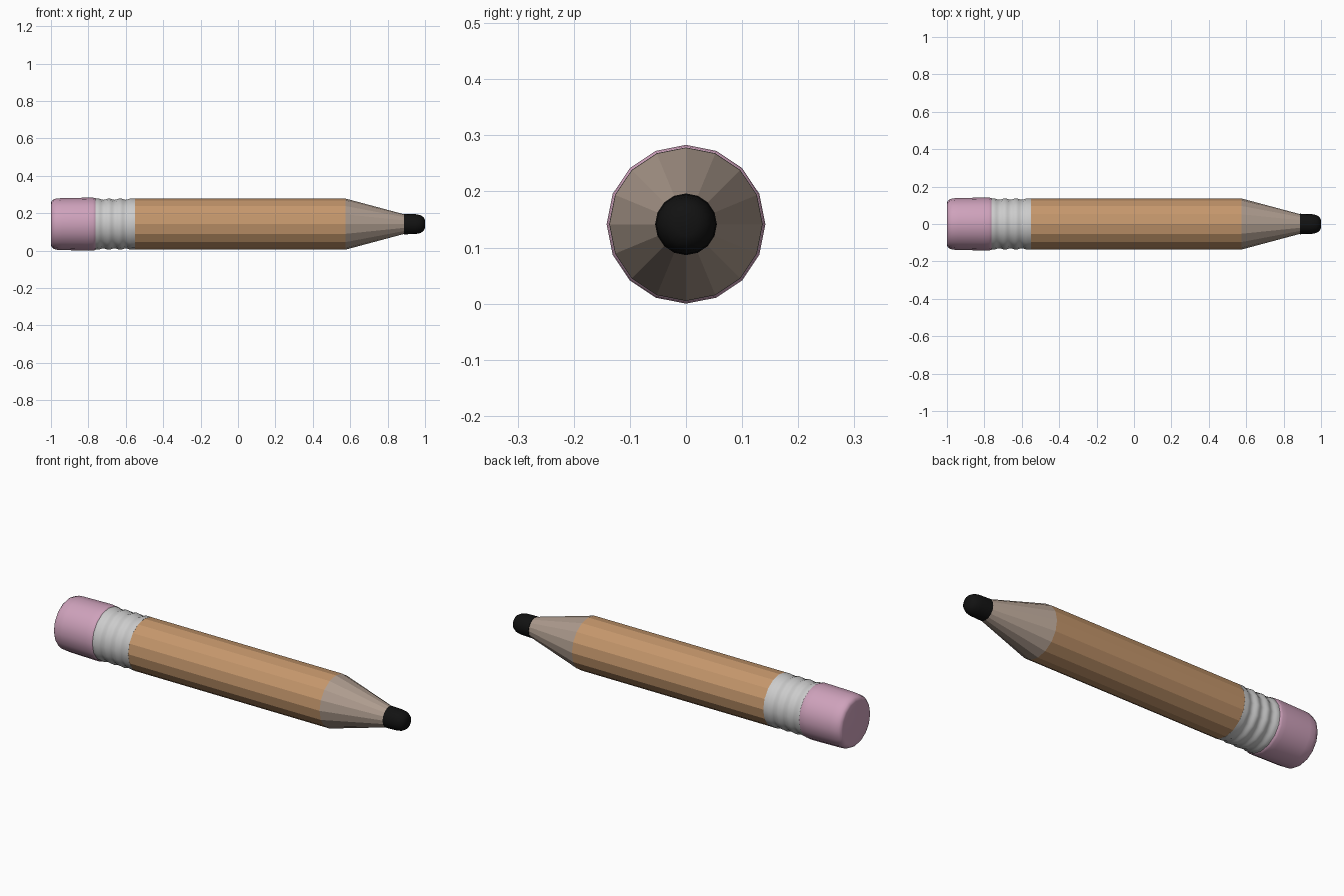
import bpy, bmesh, math

if "Cube" in bpy.data.objects:
    bpy.data.objects.remove(bpy.data.objects["Cube"])

SIDES = 16
AXIS_Z = 0.1415


def lathe(name, profile, color=None, smooth=False):
    """Revolve (x, radius) points around the pencil axis, capping both ends."""
    bm = bmesh.new()
    rings = []
    for x, r in profile:
        rings.append([bm.verts.new((x,
                                    r * math.sin(2 * math.pi * i / SIDES),
                                    AXIS_Z + r * math.cos(2 * math.pi * i / SIDES)))
                      for i in range(SIDES)])
    for a, b in zip(rings, rings[1:]):
        for i in range(SIDES):
            j = (i + 1) % SIDES
            bm.faces.new((a[i], a[j], b[j], b[i]))
    bm.faces.new(rings[0])
    bm.faces.new(rings[-1])
    bmesh.ops.recalc_face_normals(bm, faces=bm.faces)
    mesh = bpy.data.meshes.new(name)
    bm.to_mesh(mesh)
    bm.free()
    obj = bpy.data.objects.new(name, mesh)
    bpy.context.collection.objects.link(obj)
    if color:
        mat = bpy.data.materials.new(name + "_colour")
        mat.diffuse_color = (*color, 1)
        mat.use_nodes = True
        mat.node_tree.nodes["Principled BSDF"].inputs["Base Color"].default_value = mat.diffuse_color
        mesh.materials.append(mat)
    if smooth:
        bpy.ops.object.select_all(action='DESELECT')
        obj.select_set(True)
        bpy.context.view_layer.objects.active = obj
        bpy.ops.object.shade_smooth_by_angle(angle=math.radians(50))
    return obj


# Faceted wooden barrel and sharpened cone
lathe("barrel", [(-0.55, 0.1365), (0.575, 0.1365)], (0.56, 0.31, 0.15))
lathe("sharpened_wood", [(0.575, 0.1365), (0.89, 0.052)], (0.42, 0.33, 0.27))

# Blunt graphite tip
lathe("graphite_tip", [(0.888, 0.055), (0.95, 0.053), (0.975, 0.048),
                       (0.992, 0.037), (1.0, 0.020)], (0.006, 0.006, 0.006), True)

# Metal ferrule with repeated ribs
ribs, steps, start, end = 3, 8, -0.75, -0.57
ferrule = [(-0.765, 0.136)]
for k in range(ribs * steps + 1):
    t = k / (ribs * steps)
    ferrule.append((start + (end - start) * t,
                    0.1335 + 0.0035 * math.cos(2 * math.pi * ribs * t)))
ferrule.append((-0.55, 0.137))
lathe("ferrule", ferrule, (0.58, 0.58, 0.58), True)

# Rounded eraser
lathe("eraser", [(-1.0, 0.112), (-0.997, 0.122), (-0.988, 0.131), (-0.970, 0.137),
                 (-0.94, 0.139), (-0.80, 0.1415), (-0.775, 0.1415),
                 (-0.763, 0.139), (-0.758, 0.133)], (0.62, 0.36, 0.50), True)
